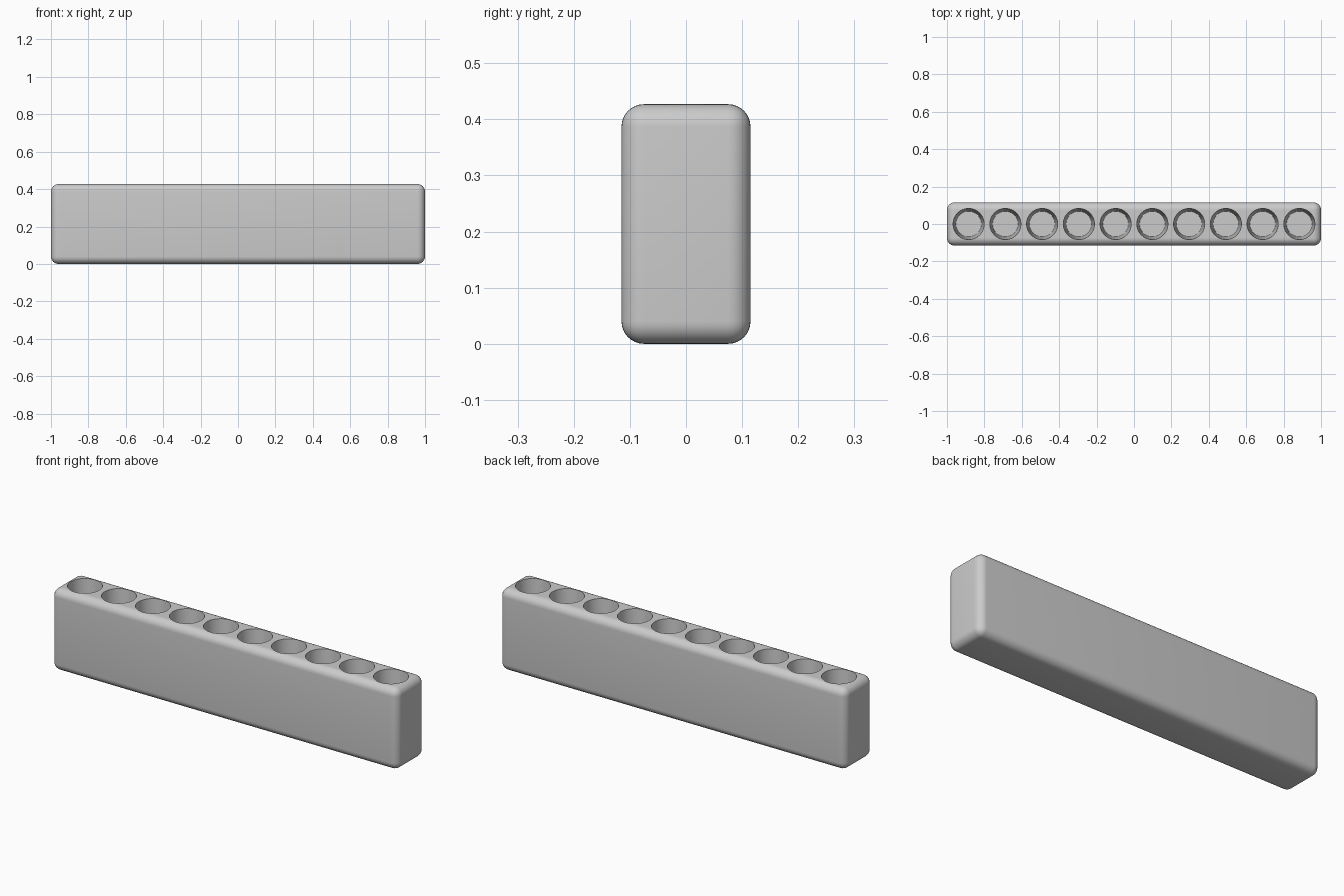
import bpy
import bmesh
from mathutils import Matrix

LENGTH, WIDTH, HEIGHT = 2.0, 0.23, 0.427
ROUNDING = 0.04
HOLES, PITCH = 10, 0.1965
TOP_R, BOTTOM_R, FLOOR_Z = 0.083, 0.068, 0.07

cube = bpy.data.objects.get("Cube")
if cube:
    bpy.data.objects.remove(cube, do_unlink=True)

# Single matte grey
grey = bpy.data.materials.new("light_grey")
grey.use_nodes = True
colour = (0.6, 0.6, 0.6, 1)
grey.diffuse_color = colour
grey.node_tree.nodes["Principled BSDF"].inputs["Base Color"].default_value = colour


def add_object(name, bm):
    mesh = bpy.data.meshes.new(name)
    bm.to_mesh(mesh)
    bm.free()
    mesh.materials.append(grey)
    obj = bpy.data.objects.new(name, mesh)
    bpy.context.collection.objects.link(obj)
    return obj


# Rounded block
bm = bmesh.new()
bmesh.ops.create_cube(bm, size=1)
bmesh.ops.scale(bm, vec=(LENGTH, WIDTH, HEIGHT), verts=bm.verts)
bmesh.ops.translate(bm, vec=(0, 0, HEIGHT / 2), verts=bm.verts)
bmesh.ops.bevel(bm, geom=bm.edges[:], offset=ROUNDING, segments=8,
                profile=0.5, affect='EDGES')
rack = add_object("holder_block", bm)

# Row of tapered sockets, extended past the top with the same taper
overshoot = 0.05
slope = (TOP_R - BOTTOM_R) / (HEIGHT - FLOOR_Z)
depth = HEIGHT + overshoot - FLOOR_Z
bm = bmesh.new()
for i in range(HOLES):
    x = (i - (HOLES - 1) / 2) * PITCH
    bmesh.ops.create_cone(bm, cap_ends=True, segments=64, radius1=BOTTOM_R,
                          radius2=BOTTOM_R + slope * depth, depth=depth,
                          matrix=Matrix.Translation((x, 0, FLOOR_Z + depth / 2)))
cutter = add_object("socket_cutter", bm)
cutter.hide_render = True

# Cut the sockets and keep the finished mesh
cut = rack.modifiers.new("sockets", 'BOOLEAN')
cut.operation = 'DIFFERENCE'
cut.solver = 'EXACT'
cut.object = cutter
bpy.ops.object.select_all(action='DESELECT')
bpy.context.view_layer.objects.active = rack
rack.select_set(True)
bpy.ops.object.modifier_apply(modifier=cut.name)
bpy.data.objects.remove(cutter, do_unlink=True)
bpy.ops.object.shade_smooth_by_angle(angle=0.6)
